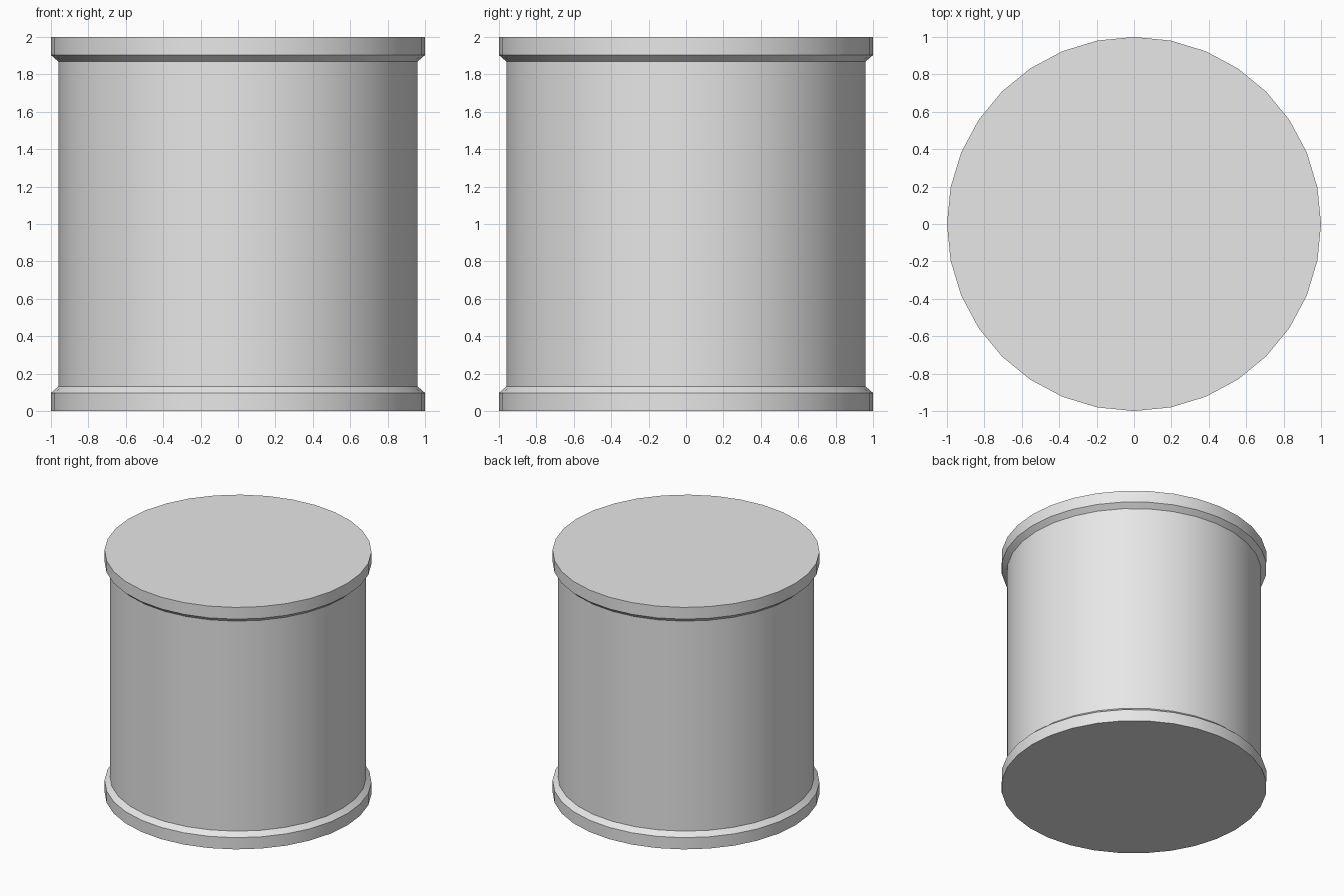
import bpy
import bmesh
from math import cos, sin, tau, radians

cube = bpy.data.objects.get("Cube")
if cube:
    bpy.data.objects.remove(cube, do_unlink=True)

SIDES = 32
HEIGHT = 2.0

grey = bpy.data.materials.new("light grey")
grey.use_nodes = True
colour = (0.8, 0.8, 0.8, 1)
grey.diffuse_color = colour
grey.node_tree.nodes["Principled BSDF"].inputs["Base Color"].default_value = colour

# Rim profile (radius, height), mirrored to the top end
rim = [(1.0, 0.0), (1.0, 0.097), (0.96, 0.132)]
profile = rim + [(r, HEIGHT - z) for r, z in reversed(rim)]

# Turn the profile around z, then cap both ends
bm = bmesh.new()
rings = [[bm.verts.new((r * cos(tau * i / SIDES), r * sin(tau * i / SIDES), z))
          for i in range(SIDES)] for r, z in profile]
for low, high in zip(rings, rings[1:]):
    for i in range(SIDES):
        j = (i + 1) % SIDES
        bm.faces.new((low[i], low[j], high[j], high[i]))
bm.faces.new(rings[-1])
bm.faces.new(rings[0][::-1])
mesh = bpy.data.meshes.new("rimmed_drum")
bm.to_mesh(mesh)
bm.free()
mesh.materials.append(grey)

drum = bpy.data.objects.new("rimmed_drum", mesh)
bpy.context.collection.objects.link(drum)

# Smooth round walls, crisp rim edges
bpy.ops.object.select_all(action="DESELECT")
drum.select_set(True)
bpy.context.view_layer.objects.active = drum
bpy.ops.object.shade_smooth_by_angle(angle=radians(30))
